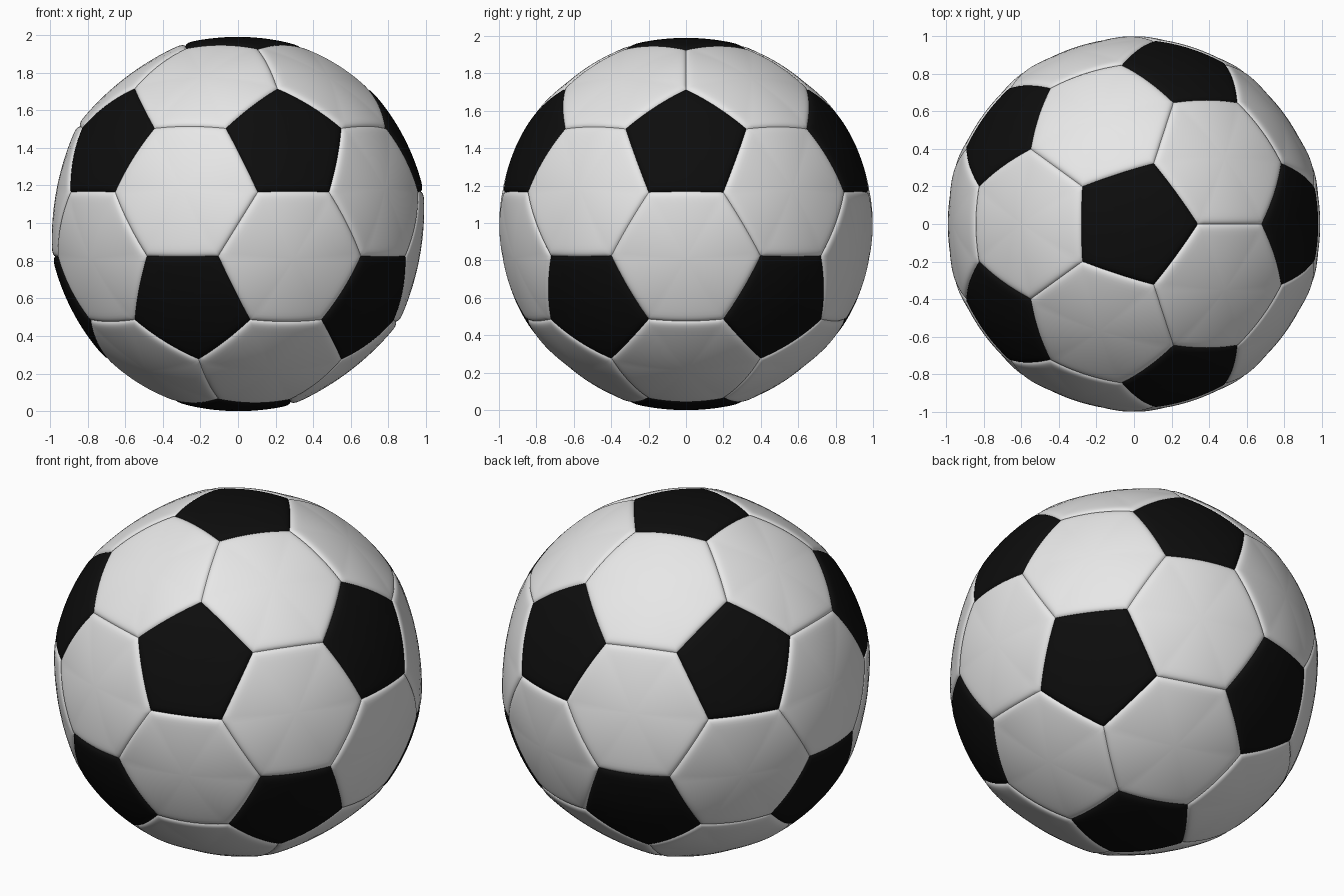
import bpy
import bmesh
import math
from mathutils import Vector

if "Cube" in bpy.data.objects:
    bpy.data.objects.remove(bpy.data.objects["Cube"])

PENT_R, HEX_R, SEAM_R = 0.995, 0.982, 1.003   # panel centre and seam radii
GROOVE, GROOVE_W = 0.016, 0.013               # seam depth and softness
SEG = 14                                      # divisions along each seam
RINGS = [0.12, 0.25, 0.38, 0.5, 0.62, 0.73, 0.82, 0.88, 0.92, 0.95, 0.97, 0.985, 1.0]


def material(name, value):
    m = bpy.data.materials.new(name)
    m.diffuse_color = (value, value, value, 1)
    m.use_nodes = True
    m.node_tree.nodes["Principled BSDF"].inputs["Base Color"].default_value = m.diffuse_color
    return m


# Icosahedron directions: poles plus two staggered rings of five
def ring(start, z):
    r = math.sqrt(1 - z * z)
    return [Vector((r * math.cos(a), r * math.sin(a), z))
            for a in (math.radians(start + 72 * k) for k in range(5))]


Z = 1 / math.sqrt(5)
ico = [Vector((0, 0, 1)), Vector((0, 0, -1))] + ring(0, Z) + ring(36, -Z)
near = {i: [j for j in range(12) if j != i and ico[i].dot(ico[j]) > 0.4]
        for i in range(12)}


def cut(i, j):
    return ((2 * ico[i] + ico[j]) / 3).normalized()


def ordered(centre, corners):
    """Sort corners counter-clockwise about the outward centre direction."""
    u = (corners[0] - centre * corners[0].dot(centre)).normalized()
    v = centre.cross(u)
    return sorted(corners, key=lambda p: math.atan2(p.dot(v), p.dot(u)))


def add_panel(bm, centre, corners, centre_r):
    """Domed panel made of concentric rings that dip into the seam."""
    corners = ordered(centre, corners)
    n = len(corners)
    rim = [corners[k].lerp(corners[(k + 1) % n], s / SEG).normalized()
           for k in range(n) for s in range(SEG)]
    inradius = ((corners[0] + corners[1]) / 2 - centre).length
    hub = bm.verts.new(centre * centre_r)
    prev = None
    for t in RINGS:
        r = centre_r + (SEAM_R - centre_r) * t * t
        r -= GROOVE * math.exp(-(1 - t) * inradius / GROOVE_W)
        loop = [bm.verts.new(centre.lerp(p, t).normalized() * r) for p in rim]
        for k in range(len(loop)):
            q = (k + 1) % len(loop)
            if prev is None:
                bm.faces.new((hub, loop[k], loop[q]))
            else:
                bm.faces.new((prev[k], loop[k], loop[q], prev[q]))
        prev = loop


def finish(bm, name, mat):
    for f in bm.faces:
        f.smooth = True
    mesh = bpy.data.meshes.new(name)
    bm.to_mesh(mesh)
    bm.free()
    mesh.materials.append(mat)
    ob = bpy.data.objects.new(name, mesh)
    ob.location.z = PENT_R
    bpy.context.collection.objects.link(ob)


# Twelve black five-sided panels
bm = bmesh.new()
for i in range(12):
    add_panel(bm, ico[i], [cut(i, j) for j in near[i]], PENT_R)
finish(bm, "black_panels", material("black", 0.004))

# Twenty white six-sided panels
bm = bmesh.new()
for i in range(12):
    for j in near[i]:
        for k in near[i]:
            if i < j < k and k in near[j]:
                centre = (ico[i] + ico[j] + ico[k]).normalized()
                pairs = [(i, j), (j, i), (j, k), (k, j), (k, i), (i, k)]
                add_panel(bm, centre, [cut(a, b) for a, b in pairs], HEX_R)
finish(bm, "white_panels", material("white", 0.8))
